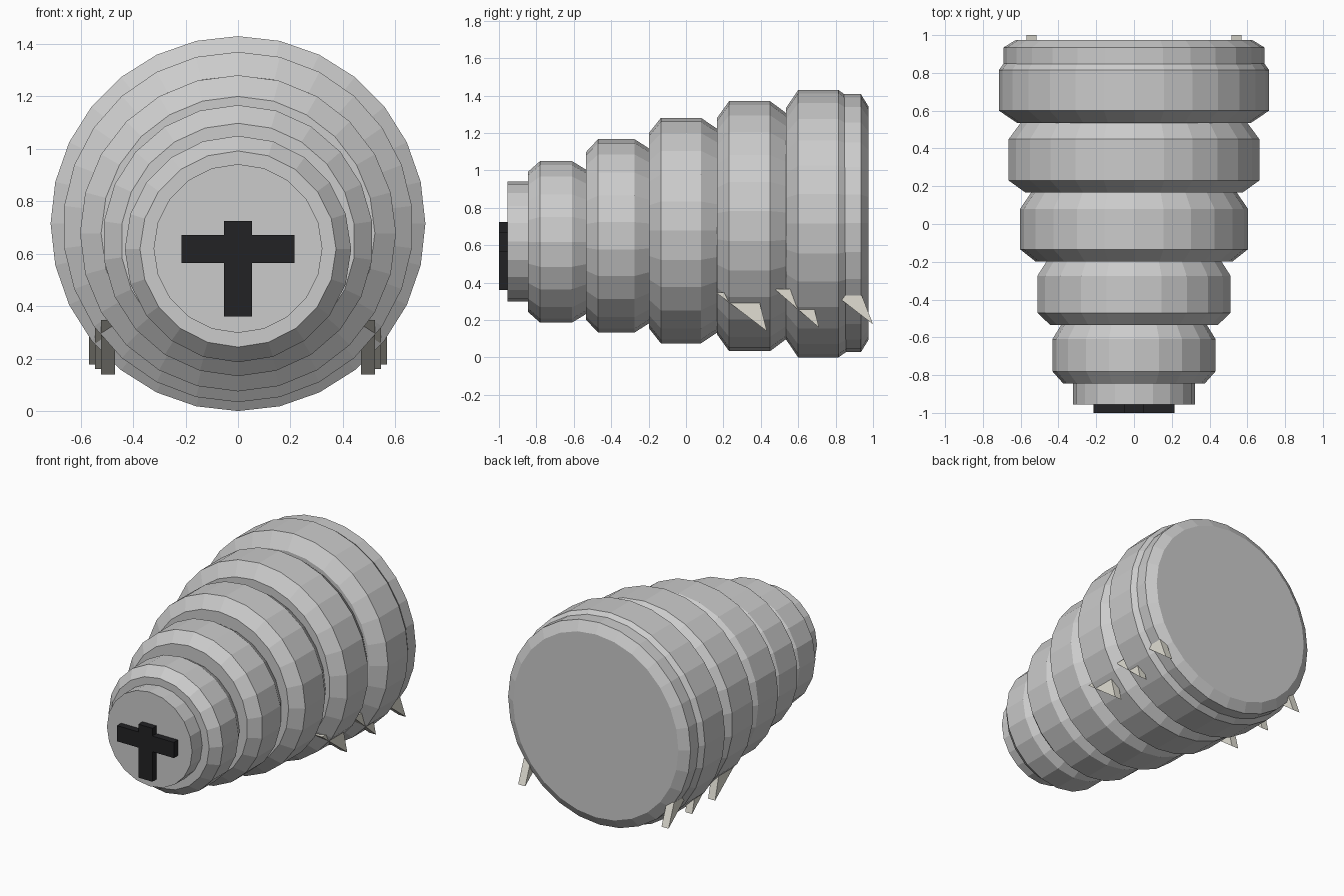
import bpy, bmesh, math

if "Cube" in bpy.data.objects:
    bpy.data.objects.remove(bpy.data.objects["Cube"])


def mesh_object(name, bm, colour=None):
    bmesh.ops.recalc_face_normals(bm, faces=bm.faces[:])
    mesh = bpy.data.meshes.new(name)
    bm.to_mesh(mesh)
    bm.free()
    ob = bpy.data.objects.new(name, mesh)
    bpy.context.collection.objects.link(ob)
    if colour:
        mat = bpy.data.materials.new(name + "_colour")
        mat.diffuse_color = colour
        mat.use_nodes = True
        mat.node_tree.nodes["Principled BSDF"].inputs["Base Color"].default_value = mat.diffuse_color
        mesh.materials.append(mat)
    return ob


def ring_body(name, cz, profile, sides):
    """Capped lathe along y; profile holds (y, radius) pairs."""
    bm = bmesh.new()
    rings = []
    for y, r in profile:
        rings.append([bm.verts.new((r * math.sin(2 * math.pi * i / sides), y,
                                    cz + r * math.cos(2 * math.pi * i / sides)))
                      for i in range(sides)])
    for a, b in zip(rings, rings[1:]):
        for i in range(sides):
            j = (i + 1) % sides
            bm.faces.new((a[i], a[j], b[j], b[i]))
    bm.faces.new(rings[0])
    bm.faces.new(rings[-1])
    return mesh_object(name, bm)


def prism(bm, outline, x0, x1):
    """Extrude a (y, z) outline from x0 to x1."""
    a = [bm.verts.new((x0, y, z)) for y, z in outline]
    b = [bm.verts.new((x1, y, z)) for y, z in outline]
    n = len(a)
    bm.faces.new(a)
    bm.faces.new(b)
    for i in range(n):
        j = (i + 1) % n
        bm.faces.new((a[i], a[j], b[j], b[i]))


# Head disc
ring_body("head", 0.62, [(-0.955, 0.322), (-0.75, 0.322)], 20)

# Bevelled body segments: front, belly start, belly end, back, centre z, radius, sides
segments = [
    (-0.845, -0.78, -0.61, -0.515, 0.618, 0.432, 20),
    (-0.535, -0.47, -0.275, -0.167, 0.650, 0.517, 22),
    (-0.198, -0.134, 0.08, 0.20, 0.678, 0.603, 24),
    (0.166, 0.23, 0.45, 0.57, 0.702, 0.668, 26),
    (0.535, 0.60, 0.815, 0.95, 0.715, 0.715, 28),
]
for k, (y0, y1, y2, y3, cz, r, sides) in enumerate(segments, 1):
    ring_body(f"body_segment_{k}", cz,
              [(y0, r * 0.866), (y1, r), (y2, r), (y3, r * 0.866)], sides)

# Tail segment
ring_body("tail", 0.718, [(0.78, 0.69), (0.935, 0.69), (0.975, 0.625)], 28)

# Cross-shaped mouth
bm = bmesh.new()
cross = [(0.053, 0.36), (0.053, 0.565), (0.215, 0.565), (0.215, 0.672),
         (0.053, 0.672), (0.053, 0.725)]
cross += [(-x, z) for x, z in reversed(cross)]
face = bm.faces.new([bm.verts.new((x, -1.0, z)) for x, z in cross])
ext = bmesh.ops.extrude_face_region(bm, geom=[face])
bmesh.ops.translate(bm, vec=(0, 0.06, 0),
                    verts=[v for v in ext["geom"] if isinstance(v, bmesh.types.BMVert)])
mesh_object("mouth", bm, (0.016, 0.016, 0.018, 1))

# Three pairs of claw legs
legs = [
    (0.470, [(0.16, 0.348), (0.38, 0.348), (0.433, 0.14)]),
    (0.492, [(0.472, 0.367), (0.66, 0.367), (0.711, 0.16)]),
    (0.515, [(0.80, 0.332), (0.94, 0.332), (1.0, 0.177)]),
]
for k, (x, outline) in enumerate(legs, 1):
    bm = bmesh.new()
    for s in (1, -1):
        prism(bm, outline, s * x, s * (x + 0.053))
    mesh_object(f"leg_pair_{k}", bm, (0.75, 0.73, 0.65, 1))
